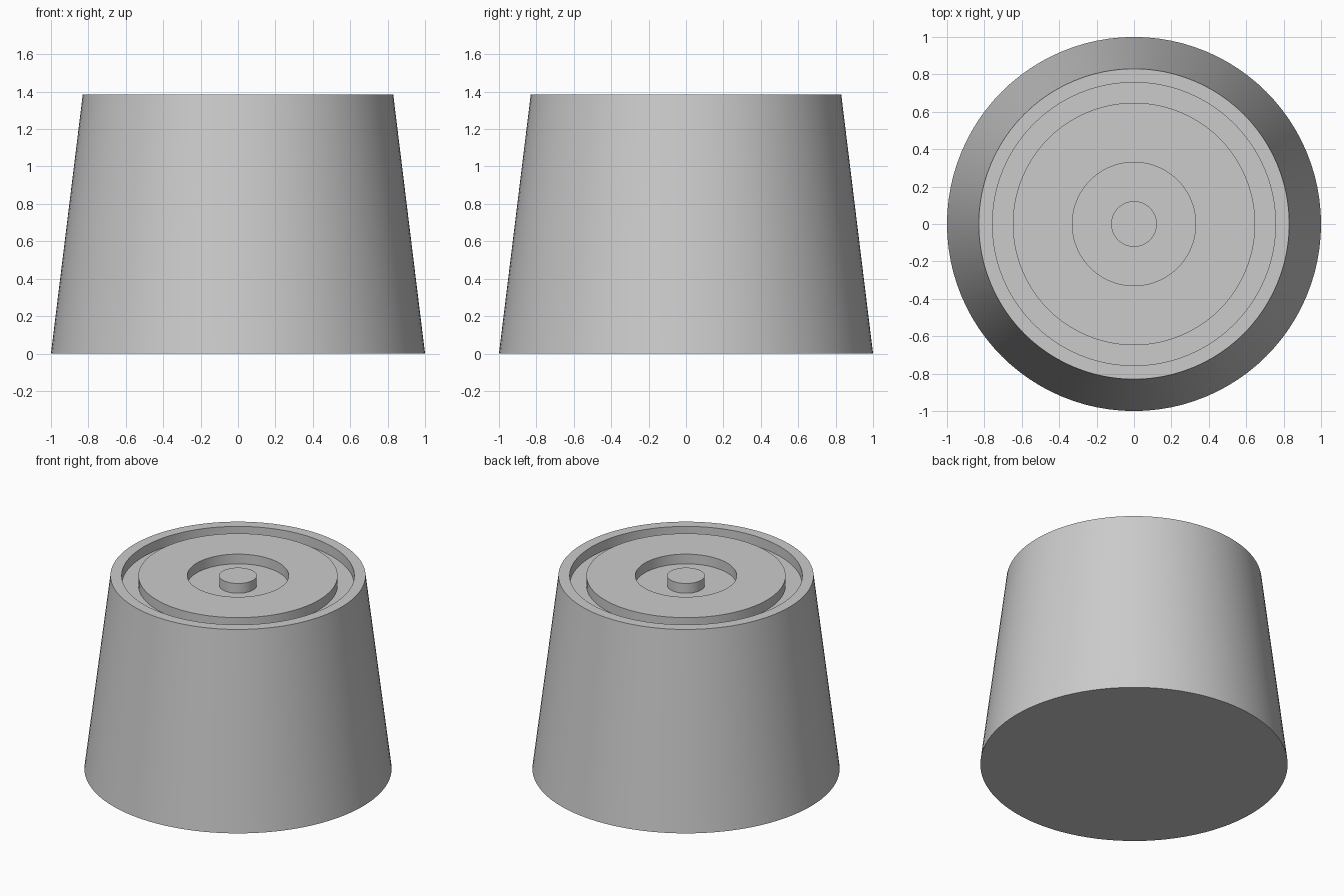
import bpy
import math

cube = bpy.data.objects.get("Cube")
if cube:
    bpy.data.objects.remove(cube, do_unlink=True)

HEIGHT = 1.385
FLOOR = HEIGHT - 0.07
SEGMENTS = 96

# Single plain grey
grey = bpy.data.materials.new("plain_grey")
grey.use_nodes = True
colour = (0.6, 0.6, 0.6, 1)
grey.diffuse_color = colour
grey.node_tree.nodes["Principled BSDF"].inputs["Base Color"].default_value = colour


def lathe(name, profile):
    """Spin (radius, z) points into a closed body, capped at both ends."""
    verts, faces = [], []
    for radius, z in profile:
        for i in range(SEGMENTS):
            a = math.tau * i / SEGMENTS
            verts.append((radius * math.cos(a), radius * math.sin(a), z))
    for ring in range(len(profile) - 1):
        low, high = ring * SEGMENTS, (ring + 1) * SEGMENTS
        for i in range(SEGMENTS):
            j = (i + 1) % SEGMENTS
            faces.append((low + i, low + j, high + j, high + i))
    last = (len(profile) - 1) * SEGMENTS
    faces.append(tuple(reversed(range(SEGMENTS))))
    faces.append(tuple(range(last, last + SEGMENTS)))
    mesh = bpy.data.meshes.new(name)
    mesh.from_pydata(verts, [], faces)
    mesh.materials.append(grey)
    obj = bpy.data.objects.new(name, mesh)
    bpy.context.collection.objects.link(obj)
    bpy.ops.object.select_all(action="DESELECT")
    obj.select_set(True)
    bpy.context.view_layer.objects.active = obj
    bpy.ops.object.shade_smooth_by_angle(angle=math.radians(30))
    return obj


# Tapered body with rim, ring groove, raised ring, central recess and peg
lathe("tapered_body", [
    (1.0, 0), (0.83, HEIGHT),
    (0.757, HEIGHT), (0.757, FLOOR),
    (0.648, FLOOR), (0.648, HEIGHT),
    (0.33, HEIGHT), (0.33, FLOOR),
    (0.122, FLOOR), (0.122, HEIGHT),
])
